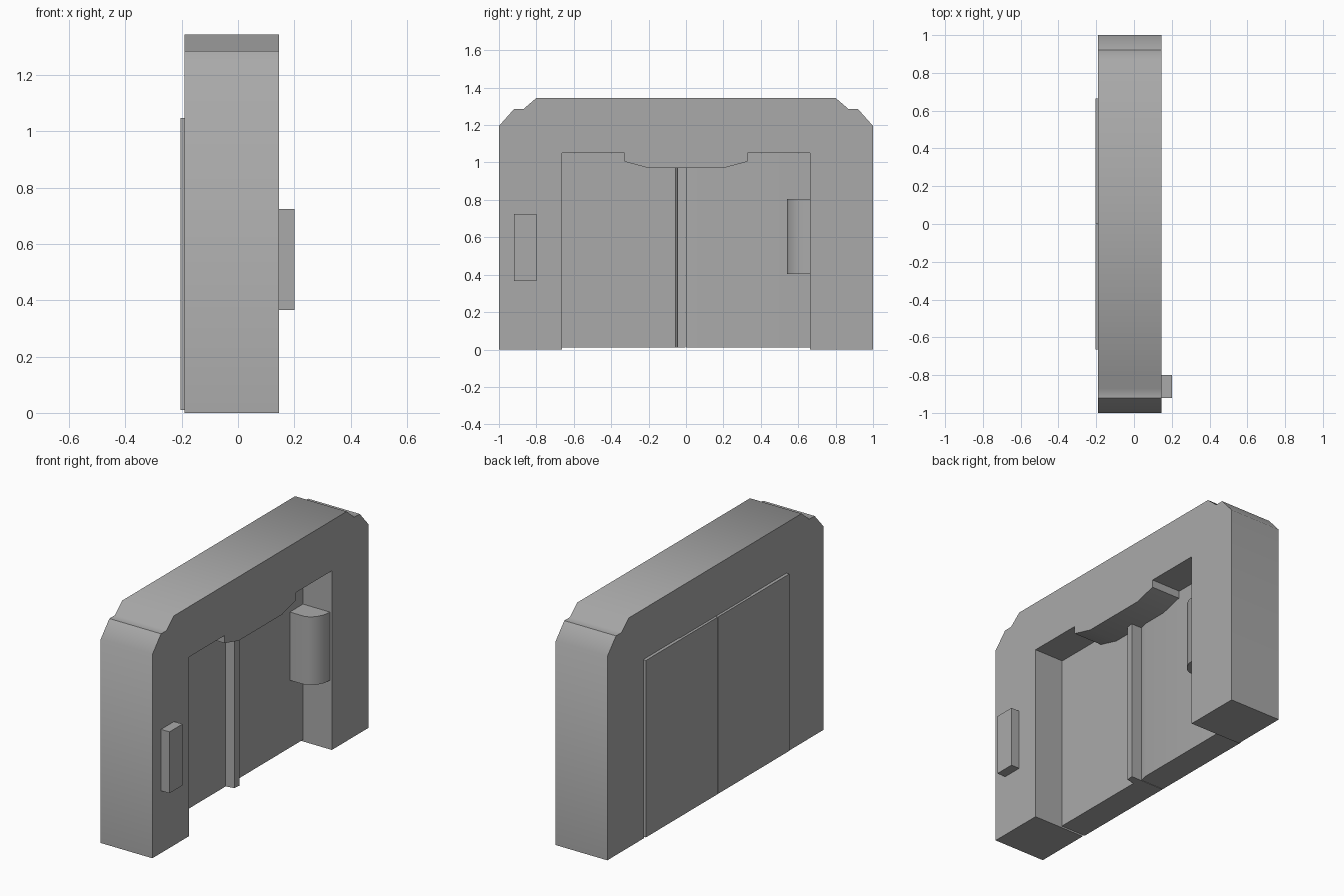
import bpy
import bmesh
import math

cube = bpy.data.objects.get("Cube")
if cube:
    bpy.data.objects.remove(cube, do_unlink=True)

# Single plain grey
grey = bpy.data.materials.new("plain grey")
grey.use_nodes = True
colour = (0.4, 0.4, 0.4, 1.0)
grey.diffuse_color = colour
grey.node_tree.nodes["Principled BSDF"].inputs["Base Color"].default_value = colour


def prism(name, profile, axis, low, high, smooth_angle=42):
    """Extrude a (y, z) profile along x, or an (x, y) profile along z."""
    bm = bmesh.new()
    if axis == "x":
        verts = [bm.verts.new((low, a, b)) for a, b in profile]
        offset = (high - low, 0, 0)
    else:
        verts = [bm.verts.new((a, b, low)) for a, b in profile]
        offset = (0, 0, high - low)
    cap = bm.faces.new(verts)
    result = bmesh.ops.extrude_face_region(bm, geom=[cap], use_keep_orig=True)
    moved = [v for v in result["geom"] if isinstance(v, bmesh.types.BMVert)]
    bmesh.ops.translate(bm, verts=moved, vec=offset)
    bmesh.ops.recalc_face_normals(bm, faces=bm.faces[:])
    mesh = bpy.data.meshes.new(name)
    bm.to_mesh(mesh)
    bm.free()
    mesh.materials.append(grey)
    obj = bpy.data.objects.new(name, mesh)
    bpy.context.collection.objects.link(obj)
    bpy.ops.object.select_all(action="DESELECT")
    obj.select_set(True)
    bpy.context.view_layer.objects.active = obj
    bpy.ops.object.shade_smooth_by_angle(angle=math.radians(smooth_angle))
    return obj


BACK, FRONT = -0.19, 0.145     # faces of the wall frame
OUTER, INNER = -0.205, -0.042  # faces of the doors

# Wall frame: half outline, mirrored, with a stepped lintel over the doorway
half = [(0.2, 0.97), (0.33, 1.005), (0.33, 1.05), (0.662, 1.05), (0.662, 0),
        (1, 0), (1, 1.195), (0.92, 1.285), (0.87, 1.285), (0.80, 1.345)]
prism("wall_frame", half + [(-y, z) for y, z in reversed(half)], "x", BACK, FRONT)

# Door leaves, one with a raised overlap strip at the meeting edge
prism("front_door_leaf",
      [(OUTER, -0.664), (INNER, -0.664), (INNER, -0.055),
       (INNER + 0.05, -0.045), (INNER + 0.055, -0.003), (OUTER, -0.003)],
      "z", 0.01, 1.047)
prism("rear_door_leaf",
      [(OUTER, 0.664), (INNER, 0.664), (INNER, 0.05),
       (INNER - 0.012, 0.0), (OUTER, 0.0)],
      "z", 0.01, 1.047)

# Rounded latch housing against the door jamb
prism("latch_housing",
      [(INNER - 0.01, 0.67), (INNER - 0.01, 0.54), (0.055, 0.54), (0.085, 0.553),
       (0.11, 0.58), (0.127, 0.615), (0.135, 0.67)],
      "z", 0.405, 0.805)

# Control box on the wall
prism("control_box",
      [(-0.92, 0.365), (-0.80, 0.365), (-0.80, 0.725), (-0.92, 0.725)],
      "x", FRONT - 0.01, 0.20)
